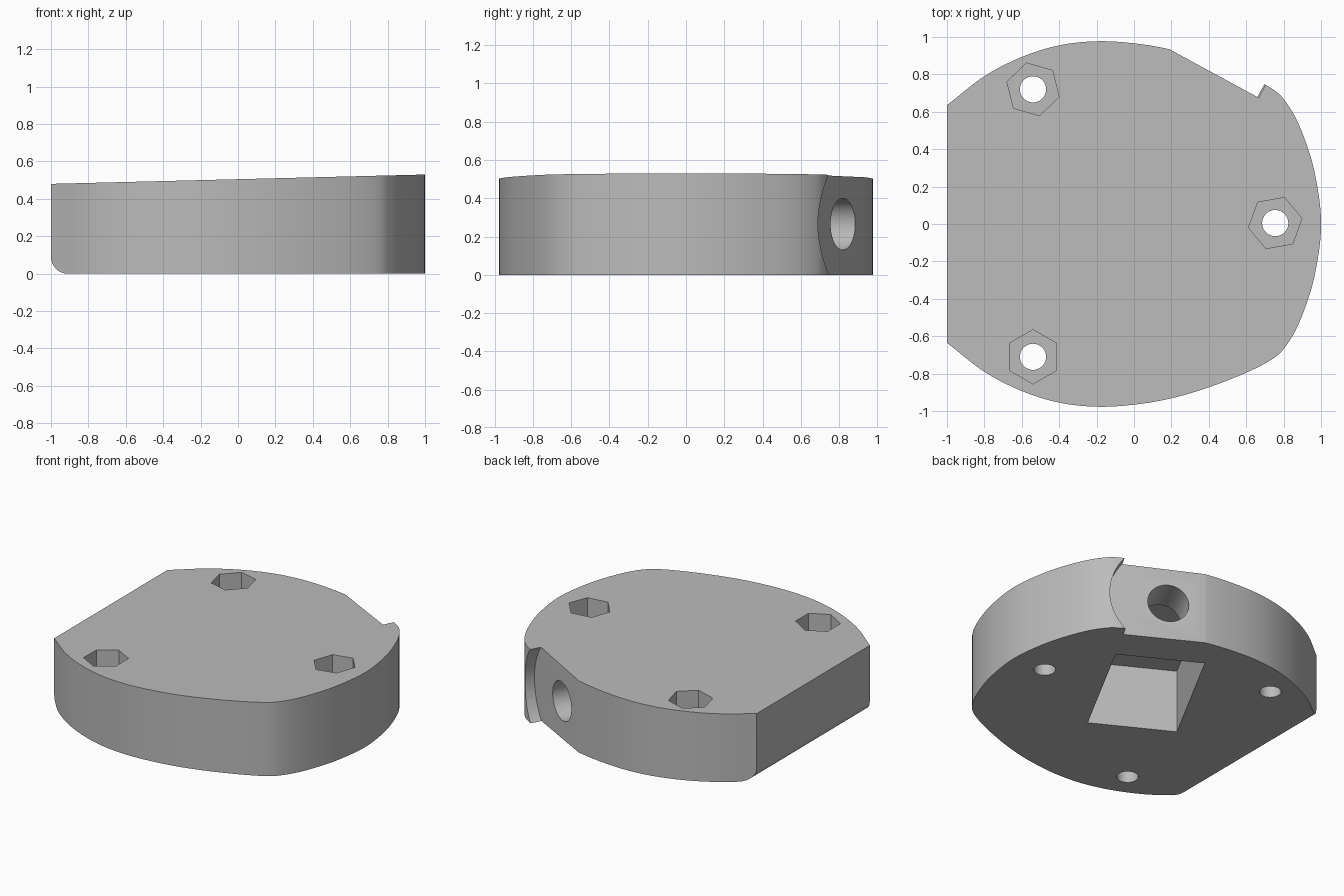
import bpy
import bmesh
from math import atan2, cos, pi, radians, sin
from mathutils import Matrix, Vector

cube = bpy.data.objects.get("Cube")
if cube:
    bpy.data.objects.remove(cube, do_unlink=True)

grey = bpy.data.materials.new("plain_grey")
grey.use_nodes = True
colour = (0.5, 0.5, 0.5, 1)
grey.diffuse_color = colour
grey.node_tree.nodes["Principled BSDF"].inputs["Base Color"].default_value = colour


def prism(name, points, depth, matrix=Matrix()):
    """Extrude a flat outline along local z, then place it."""
    bm = bmesh.new()
    face = bm.faces.new([bm.verts.new((x, y, 0)) for x, y in points])
    ext = bmesh.ops.extrude_face_region(bm, geom=[face])
    new = [v for v in ext["geom"] if isinstance(v, bmesh.types.BMVert)]
    bmesh.ops.translate(bm, verts=new, vec=(0, 0, depth))
    bm.transform(matrix)
    bmesh.ops.recalc_face_normals(bm, faces=bm.faces)
    mesh = bpy.data.meshes.new(name)
    bm.to_mesh(mesh)
    bm.free()
    mesh.materials.append(grey)
    obj = bpy.data.objects.new(name, mesh)
    bpy.context.collection.objects.link(obj)
    return obj


def ring(radius, sides, turn=0):
    return [(radius * cos(turn + 2 * pi * i / sides),
             radius * sin(turn + 2 * pi * i / sides)) for i in range(sides)]


def smooth_path(points, steps=7):
    """Catmull-Rom curve through the points."""
    pts = [Vector(p) for p in points]
    pts = [2 * pts[0] - pts[1]] + pts + [2 * pts[-1] - pts[-2]]
    out = []
    for a, b, c, d in zip(pts, pts[1:], pts[2:], pts[3:]):
        for i in range(steps):
            t = i / steps
            out.append(b + 0.5 * t * ((c - a) + t * ((2 * a - 5 * b + 4 * c - d)
                                                     + t * (3 * (b - c) + d - a))))
    return out + [pts[-2]]


def combine(body, tool, operation="DIFFERENCE"):
    mod = body.modifiers.new("cut", "BOOLEAN")
    mod.operation = operation
    mod.solver = "EXACT"
    mod.object = tool
    bpy.context.view_layer.objects.active = body
    bpy.ops.object.modifier_apply(modifier=mod.name)
    bpy.data.objects.remove(tool, do_unlink=True)


# Plan outline, mirrored front to back
half = [(-1, 0.635), (-0.8, 0.79), (-0.6, 0.893), (-0.4, 0.955), (-0.2, 0.977),
        (0, 0.966), (0.2, 0.932), (0.4, 0.873), (0.6, 0.795), (0.74, 0.722),
        (0.81, 0.655), (0.88, 0.535), (0.95, 0.34), (0.988, 0.15), (1, 0)]
full = half + [(x, -y) for x, y in half[-2::-1]]
body = prism("housing_body", smooth_path(full), 0.7)

# Sloping top and rounded lower edge on the flat end
fillet = 0.09
side = [(-1 + fillet - fillet * sin(a), fillet - fillet * cos(a))
        for a in (i * pi / 16 for i in range(9))]
side += [(-1, 0.48), (1, 0.53), (1.1, 0.5325), (1.1, 0)]
combine(body, prism("side_profile", side, 2.4,
                    Matrix.Translation((0, 1.2, 0)) @ Matrix.Rotation(pi / 2, 4, "X")),
        "INTERSECT")

# Side port: round spot face, bore and rectangular pocket on one slanted axis
mid = 0.265
outward = Vector((0.477, 0.879, 0)).normalized()
across = Vector((outward.y, -outward.x, 0))
centre = Vector((0.40, 0.82, mid))
port = Matrix.Translation(centre) @ Matrix((across, (0, 0, 1), outward)).transposed().to_4x4()
if port.to_3x3().determinant() < 0:
    port = port @ Matrix.Diagonal((-1, 1, 1, 1))
combine(body, prism("spot_face", ring(0.397, 96), 0.6, port))
combine(body, prism("port_bore", ring(0.135, 48), 0.7,
                    port @ Matrix.Translation((0, 0, -0.4))))
pocket = [(x, y) for x, y in ((-0.293, -0.4), (0.293, -0.4), (0.293, 0.185), (-0.293, 0.185))]
combine(body, prism("under_pocket", pocket, 0.90,
                    port @ Matrix.Translation((0, 0, -1.16))))

# Screw holes with hexagonal nut recesses
for x, y, turn in ((-0.54, -0.71, 30), (-0.54, 0.72, 44), (0.755, 0.005, 10)):
    combine(body, prism("nut_recess", ring(0.145, 6, radians(turn)), 0.6,
                        Matrix.Translation((x, y, 0.25))))
    combine(body, prism("screw_hole", ring(0.07, 40), 1,
                        Matrix.Translation((x, y, -0.2))))

# Smooth curved walls, crisp edges
bpy.ops.object.select_all(action="DESELECT")
body.select_set(True)
bpy.context.view_layer.objects.active = body
bpy.ops.object.shade_smooth_by_angle(angle=radians(25))
